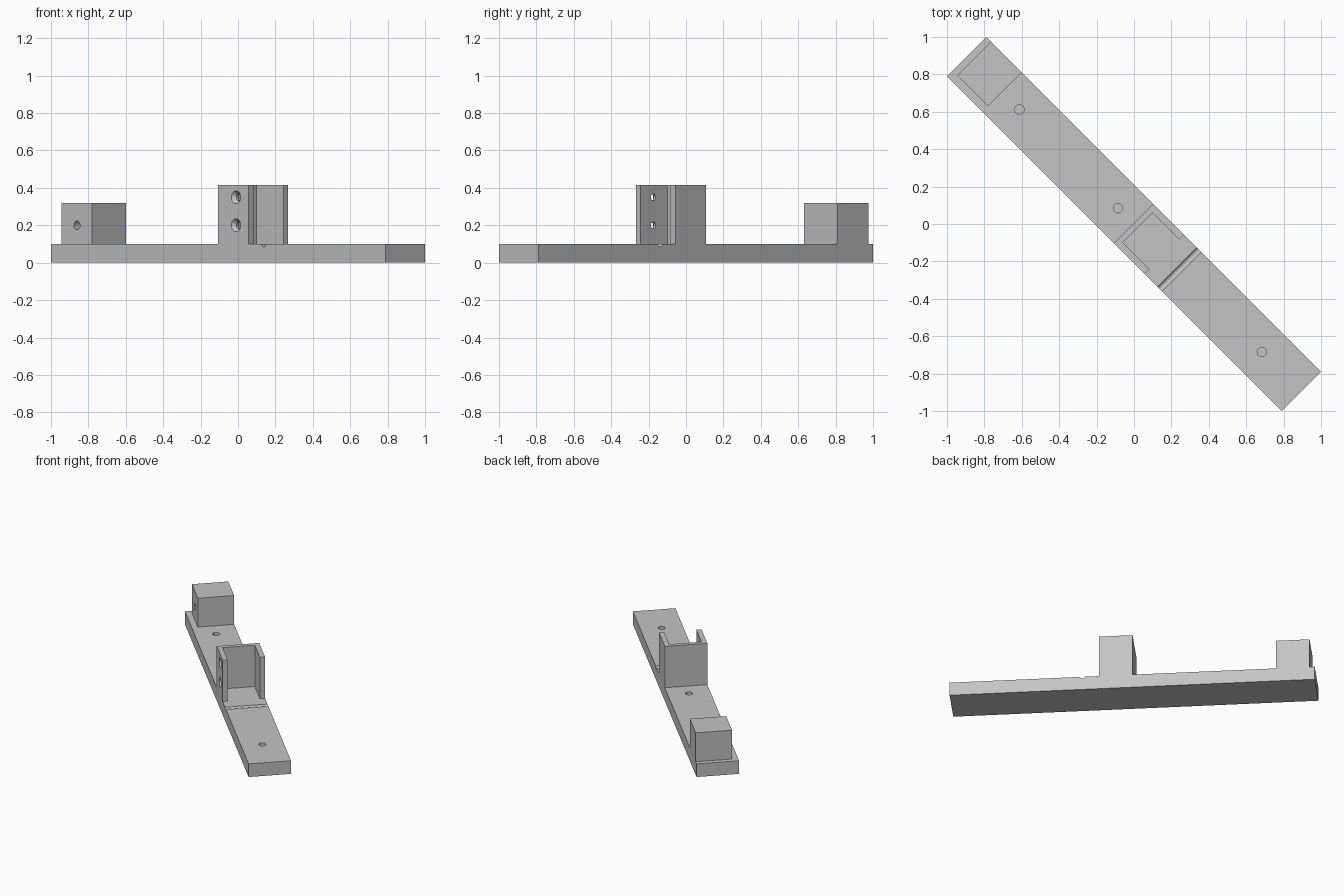
import bpy, bmesh
from math import radians
from mathutils import Matrix

if "Cube" in bpy.data.objects:
    bpy.data.objects.remove(bpy.data.objects["Cube"])

grey = bpy.data.materials.new("plain grey")
grey.use_nodes = True
grey.diffuse_color = (0.55, 0.55, 0.55, 1)
grey.node_tree.nodes["Principled BSDF"].inputs["Base Color"].default_value = grey.diffuse_color

HALF_LEN, HALF_WID, BASE_TOP = 1.266, 0.149, 0.1
TURN = radians(-45)  # the bar lies diagonally; parts are built along x, then turned


def prism(name, outline, z0, z1):
    """Extrude a flat outline upward from z0 to z1."""
    bm = bmesh.new()
    face = bm.faces.new([bm.verts.new((x, y, z0)) for x, y in outline])
    top = bmesh.ops.extrude_face_region(bm, geom=[face])["geom"]
    verts = [g for g in top if isinstance(g, bmesh.types.BMVert)]
    bmesh.ops.translate(bm, vec=(0, 0, z1 - z0), verts=verts)
    bmesh.ops.recalc_face_normals(bm, faces=bm.faces)
    return add(name, bm)


def add(name, bm):
    mesh = bpy.data.meshes.new(name)
    bm.to_mesh(mesh)
    bm.free()
    mesh.materials.append(grey)
    obj = bpy.data.objects.new(name, mesh)
    bpy.context.collection.objects.link(obj)
    return obj


def box(name, x0, x1, y0, y1, z0, z1):
    return prism(name, [(x0, y0), (x1, y0), (x1, y1), (x0, y1)], z0, z1)


def drill(part, centre, axis, length, r1, r2=None):
    """Cut a round or tapered hole; r1 is the radius at the negative end."""
    turn = {"x": Matrix.Rotation(radians(90), 4, "Y"),
            "y": Matrix.Rotation(radians(-90), 4, "X"),
            "z": Matrix.Identity(4)}[axis]
    bm = bmesh.new()
    bmesh.ops.create_cone(bm, cap_ends=True, segments=32, radius1=r1,
                          radius2=r1 if r2 is None else r2, depth=length,
                          matrix=Matrix.Translation(centre) @ turn)
    cutter = add("hole_cutter", bm)
    cutter.hide_render = True
    mod = part.modifiers.new("hole", "BOOLEAN")
    mod.operation, mod.solver, mod.object = "DIFFERENCE", "EXACT", cutter
    bpy.context.view_layer.objects.active = part
    bpy.ops.object.modifier_apply(modifier=mod.name)
    bpy.data.objects.remove(cutter)


# Long base bar with blind screw holes and a rounded cross groove
base = box("base_bar", -HALF_LEN, HALF_LEN, -HALF_WID, HALF_WID, 0, BASE_TOP)
for u in (-0.866, -0.12, 0.967):
    drill(base, (u, 0, BASE_TOP), "z", 0.1, 0.025)
drill(base, (0.343, 0, BASE_TOP + 0.003), "y", 0.5, 0.018)

# Solid end block with a blind hole in its side
block = box("end_block", -1.23, -0.997, -0.106, HALF_WID, BASE_TOP, 0.32)
drill(block, (-1.112, -0.106, 0.2), "y", 0.2, 0.023)

# Open U-shaped bracket
back, inner, front, wall = -0.003, 0.028, 0.23, 0.113
bracket = prism("bracket", [
    (back, -HALF_WID), (front, -HALF_WID), (front, -wall), (inner, -wall),
    (inner, wall), (front, wall), (front, HALF_WID), (back, HALF_WID)], BASE_TOP, 0.415)

# Two countersunk holes through one bracket wall
for z in (0.2, 0.35):
    drill(bracket, (0.134, -0.13, z), "y", 0.08, 0.018)
    drill(bracket, (0.134, -0.14, z), "y", 0.022, 0.036, 0.018)

# Turn everything onto the diagonal
for part in (base, block, bracket):
    part.data.transform(Matrix.Rotation(TURN, 4, "Z"))
    part.select_set(True)
bpy.context.view_layer.objects.active = base
bpy.ops.object.shade_smooth_by_angle(angle=radians(30))
